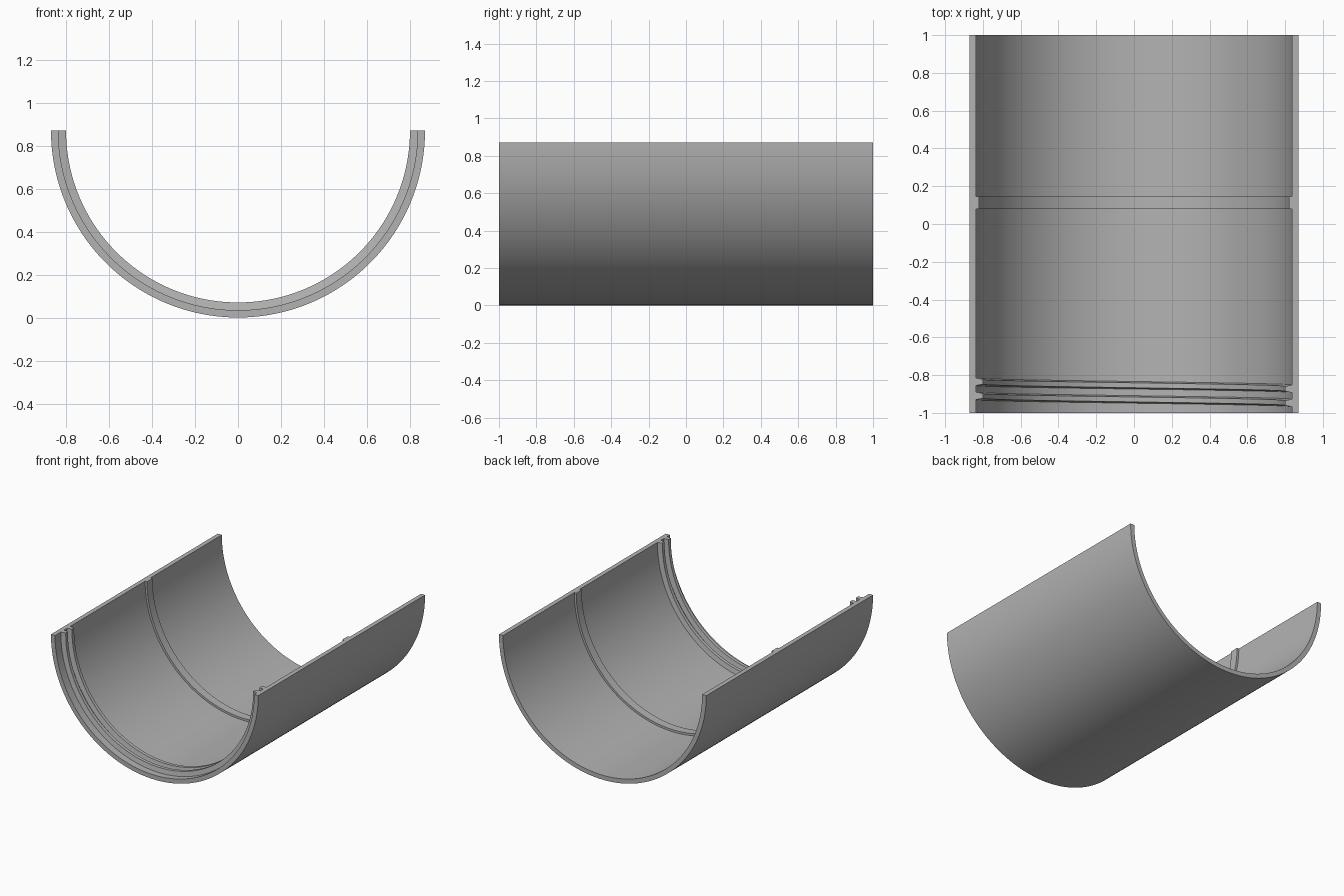
import bpy, bmesh, math

if "Cube" in bpy.data.objects:
    bpy.data.objects.remove(bpy.data.objects["Cube"])

OUTER, INNER, RING, CREST = 0.87, 0.836, 0.82, 0.80
PITCH = 0.075
SEGMENTS = 96

grey = bpy.data.materials.new("plain grey")
grey.use_nodes = True
colour = (0.45, 0.45, 0.45, 1)
grey.diffuse_color = colour
grey.node_tree.nodes["Principled BSDF"].inputs["Base Color"].default_value = colour


def half_sweep(name, profile):
    """Sweep a closed (radius, y, drift) section through the lower half turn."""
    bm = bmesh.new()
    rows = []
    for i in range(SEGMENTS + 1):
        t = i / SEGMENTS
        a = math.pi * (1 + t)
        rows.append([bm.verts.new((r * math.cos(a), y - drift * t,
                                   OUTER + r * math.sin(a)))
                     for r, y, drift in profile])
    n = len(profile)
    for a, b in zip(rows, rows[1:]):
        for k in range(n):
            j = (k + 1) % n
            bm.faces.new((a[k], a[j], b[j], b[k]))
    # Flat rims along both cut edges
    bm.faces.new(rows[0])
    bm.faces.new(rows[-1])
    bmesh.ops.recalc_face_normals(bm, faces=bm.faces)
    mesh = bpy.data.meshes.new(name)
    bm.to_mesh(mesh)
    bm.free()
    mesh.materials.append(grey)
    obj = bpy.data.objects.new(name, mesh)
    bpy.context.collection.objects.link(obj)
    return obj


# Outer wall, then the inner wall from the front end to the back
section = [(OUTER, 1, 0), (OUTER, -1, 0), (INNER, -1, 0)]

# Two turns of slanted thread with tapered flanks
drop = PITCH / 2
for middle in (-0.835 - PITCH, -0.835):
    section += [(INNER, middle - 0.02, drop), (CREST, middle - 0.013, drop),
                (CREST, middle + 0.013, drop), (INNER, middle + 0.02, drop)]

# Square stop ring
section += [(INNER, 0.08, 0), (RING, 0.08, 0), (RING, 0.145, 0), (INNER, 0.145, 0)]
section += [(INNER, 1, 0)]

shell = half_sweep("threaded_half_pipe", section)

bpy.ops.object.select_all(action="DESELECT")
shell.select_set(True)
bpy.context.view_layer.objects.active = shell
bpy.ops.object.shade_smooth_by_angle(angle=math.radians(30))
